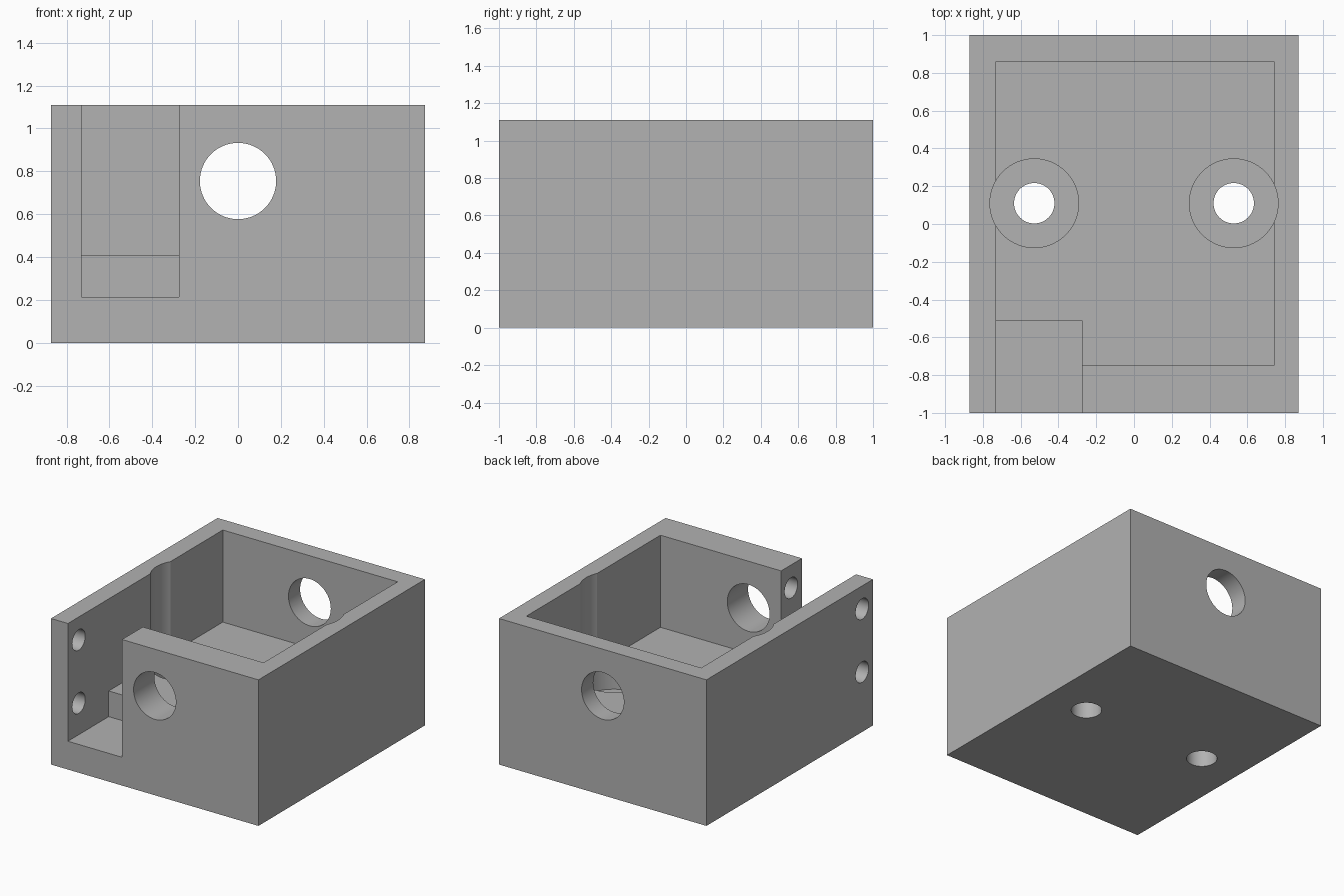
import bpy
import math

if "Cube" in bpy.data.objects:
    bpy.data.objects.remove(bpy.data.objects["Cube"], do_unlink=True)

HALF_X, HEIGHT, ABOVE = 0.872, 1.11, 1.3
FLOOR, SLOT_FLOOR = 0.41, 0.215
WALL_LEFT, WALL_RIGHT, SLOT_EDGE = 0.74, -0.73, -0.275


def box(name, lo, hi):
    """Axis-aligned block between two corners."""
    bpy.ops.mesh.primitive_cube_add(size=1)
    ob = bpy.context.object
    ob.name = name
    ob.location = [(a + b) / 2 for a, b in zip(lo, hi)]
    ob.scale = [b - a for a, b in zip(lo, hi)]
    bpy.ops.object.transform_apply(location=True, rotation=True, scale=True)
    return ob


def rod(name, axis, radius, start, end):
    """Round cutter along an axis; start is its first centre, end the far coordinate."""
    i = "xyz".index(axis)
    centre = list(start)
    centre[i] = (start[i] + end) / 2
    turn = {"x": (0, math.pi / 2, 0), "y": (math.pi / 2, 0, 0), "z": (0, 0, 0)}[axis]
    bpy.ops.mesh.primitive_cylinder_add(vertices=64, radius=radius,
                                        depth=abs(end - start[i]),
                                        location=centre, rotation=turn)
    ob = bpy.context.object
    ob.name = name
    return ob


def cut(body, cutter):
    """Subtract a cutter from the body and remove it."""
    mod = body.modifiers.new("cut", "BOOLEAN")
    mod.operation, mod.solver, mod.object = "DIFFERENCE", "EXACT", cutter
    bpy.context.view_layer.objects.active = body
    bpy.ops.object.modifier_apply(modifier=mod.name)
    bpy.data.objects.remove(cutter, do_unlink=True)


# Outer block
body = box("open_housing", (-HALF_X, -1, 0), (HALF_X, 1, HEIGHT))

# Main cavity and the deeper slot through the front wall
cut(body, box("cavity", (WALL_RIGHT, -0.75, FLOOR), (WALL_LEFT, 0.86, ABOVE)))
cut(body, box("slot", (WALL_RIGHT, -1.2, SLOT_FLOOR), (SLOT_EDGE, -0.51, ABOVE)))

# Counterbored mounting holes in the floor
for side in (-1, 1):
    x, y = side * 0.528, 0.11
    cut(body, rod("counterbore", "z", 0.235, (x, y, SLOT_FLOOR), ABOVE))
    cut(body, rod("mounting_hole", "z", 0.107, (x, y, -0.2), 0.5))

# Large round opening through front and back walls
cut(body, rod("cable_hole", "y", 0.178, (0, -1.2, 0.755), 1.2))

# Screw holes through the slot's outer wall, ending blind in the front wall
for z in (0.455, 0.935):
    cut(body, rod("screw_hole", "x", 0.078, (-1.1, -0.87, z), -0.16))

# Single grey material
grey = bpy.data.materials.new("plain_grey")
grey.use_nodes = True
colour = (0.445, 0.445, 0.445, 1)
grey.diffuse_color = colour
grey.node_tree.nodes["Principled BSDF"].inputs["Base Color"].default_value = colour
body.data.materials.clear()
body.data.materials.append(grey)

# Smooth bores, crisp edges
bpy.ops.object.select_all(action="DESELECT")
body.select_set(True)
bpy.context.view_layer.objects.active = body
bpy.ops.object.shade_smooth_by_angle(angle=math.radians(15))
